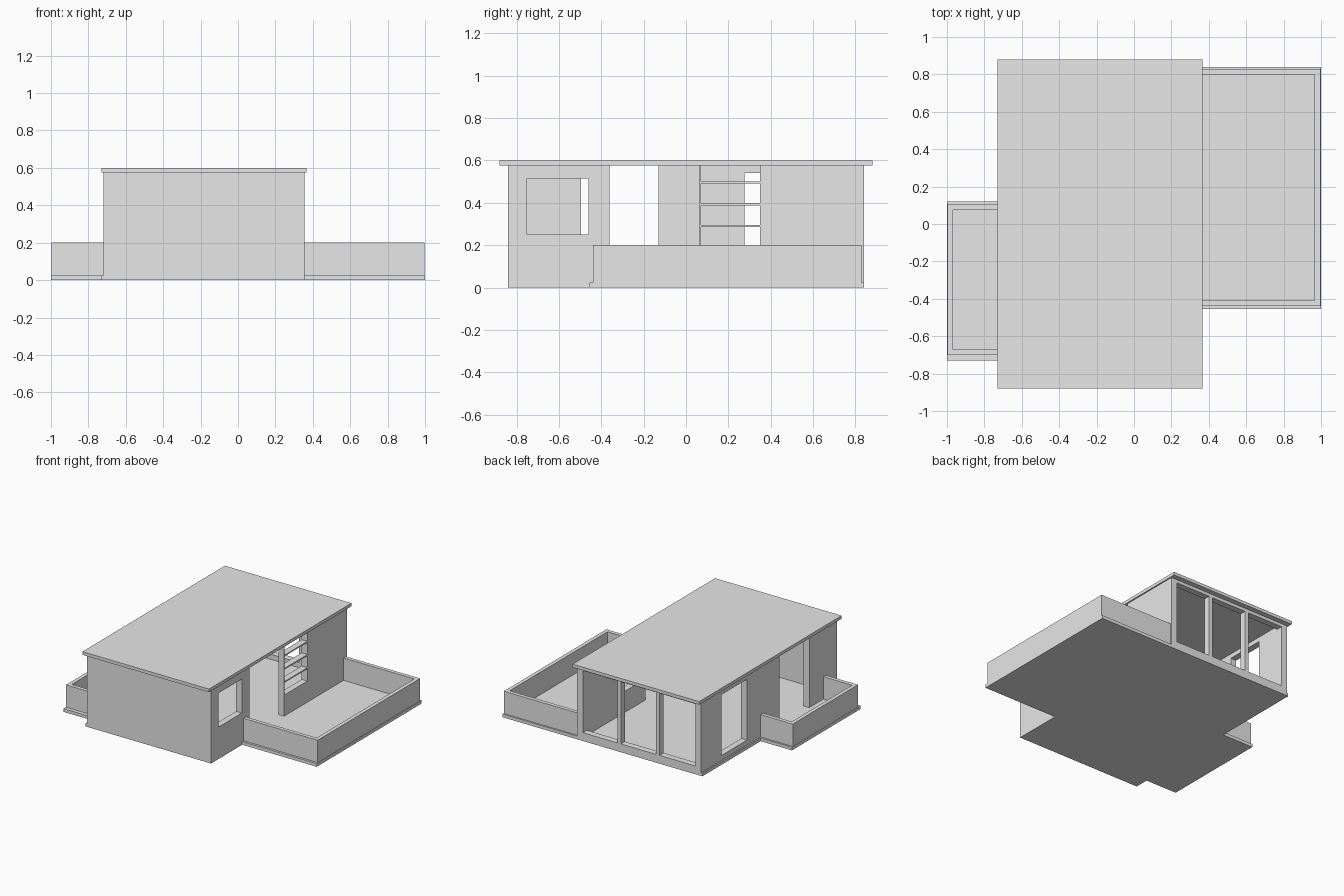
import bpy
import bmesh

cube = bpy.data.objects.get("Cube")
if cube:
    bpy.data.objects.remove(cube, do_unlink=True)

# Single plain grey material
grey = bpy.data.materials.new("light_grey")
grey.use_nodes = True
colour = (0.8, 0.8, 0.8, 1)
grey.diffuse_color = colour
grey.node_tree.nodes["Principled BSDF"].inputs["Base Color"].default_value = colour


def prism(name, outline, bottom, top):
    """Extrude a plan outline from one height to another."""
    bm = bmesh.new()
    base = bm.faces.new([bm.verts.new((x, y, bottom)) for x, y in outline])
    new = bmesh.ops.extrude_face_region(bm, geom=[base])["geom"]
    verts = [v for v in new if isinstance(v, bmesh.types.BMVert)]
    bmesh.ops.translate(bm, verts=verts, vec=(0, 0, top - bottom))
    bmesh.ops.recalc_face_normals(bm, faces=bm.faces)
    mesh = bpy.data.meshes.new(name)
    bm.to_mesh(mesh)
    bm.free()
    mesh.materials.append(grey)
    obj = bpy.data.objects.new(name, mesh)
    bpy.context.collection.objects.link(obj)
    return obj


def box(name, x0, x1, y0, y1, z0, z1):
    return prism(name, [(x0, y0), (x1, y0), (x1, y1), (x0, y1)], z0, z1)


def cut(target, *bounds):
    """Cut a box-shaped opening and discard the cutter."""
    cutter = box("opening_cutter", *bounds)
    cutter.hide_render = True
    mod = target.modifiers.new("opening", "BOOLEAN")
    mod.operation = "DIFFERENCE"
    mod.solver = "EXACT"
    mod.object = cutter
    bpy.context.view_layer.objects.active = target
    bpy.ops.object.modifier_apply(modifier=mod.name)
    bpy.data.objects.remove(cutter, do_unlink=True)


WEST, EAST, END = -0.72, 0.355, 0.84
THICK, FLOOR, CEILING = 0.05, 0.025, 0.575
SILL, HEAD, YARD_TOP = 0.065, 0.54, 0.2

# Ground slab with a yard on each side
prism("floor_slab", [
    (-0.73, -END), (EAST, -END), (EAST, -0.455), (1, -0.455), (1, END),
    (-0.73, END), (-0.73, 0.12), (-1, 0.12), (-1, -0.73), (-0.73, -0.73)],
    0, FLOOR)

# House walls, hollowed out and open at top and bottom
walls = box("house_walls", WEST, EAST, -END, END, FLOOR, CEILING)
cut(walls, WEST + THICK, EAST - THICK, THICK - END, END - THICK, -0.1, 0.8)

# Openings in the east wall: window, doorway and shelf niche
east = (EAST - 0.1, EAST + 0.1)
cut(walls, *east, -0.75, -0.46, 0.25, 0.515)
cut(walls, *east, -0.362, 0.062, -0.1, 0.8)
cut(walls, *east, 0.07, 0.35, 0.19, 0.8)

# Openings in the west wall: doorway and tall window
west = (WEST - 0.1, WEST + 0.1)
cut(walls, *west, -0.495, -0.13, -0.1, 0.8)
cut(walls, *west, 0.275, 0.59, SILL, HEAD)

# Wide rear opening with two mullions
cut(walls, WEST + THICK, EAST - THICK, END - 0.1, END + 0.1, SILL, HEAD + 0.01)
for i, x in enumerate((-0.345, -0.01)):
    box(f"rear_mullion_{i + 1}", x - 0.015, x + 0.015,
        END - THICK, END, SILL, HEAD + 0.01)

# Shelves in the niche
for i in range(3):
    z = 0.29 + i * 0.103
    box(f"shelf_{i + 1}", EAST - THICK, EAST, 0.07, 0.35, z - 0.005, z + 0.005)


def yard_wall(name, house_x, outer_x, y0, y1, t=0.03):
    """Low three-sided wall that joins the house at house_x."""
    inner_x = outer_x - t if outer_x > 0 else outer_x + t
    prism(name, [
        (house_x, y0), (outer_x, y0), (outer_x, y1), (house_x, y1),
        (house_x, y1 - t), (inner_x, y1 - t), (inner_x, y0 + t),
        (house_x, y0 + t)], FLOOR, YARD_TOP)


yard_wall("east_yard_wall", EAST, 0.996, -0.438, 0.828)
yard_wall("west_yard_wall", WEST, -0.998, -0.7, 0.106)

# Flat overhanging roof
box("roof", -0.73, 0.365, -0.88, 0.88, CEILING, 0.6)
